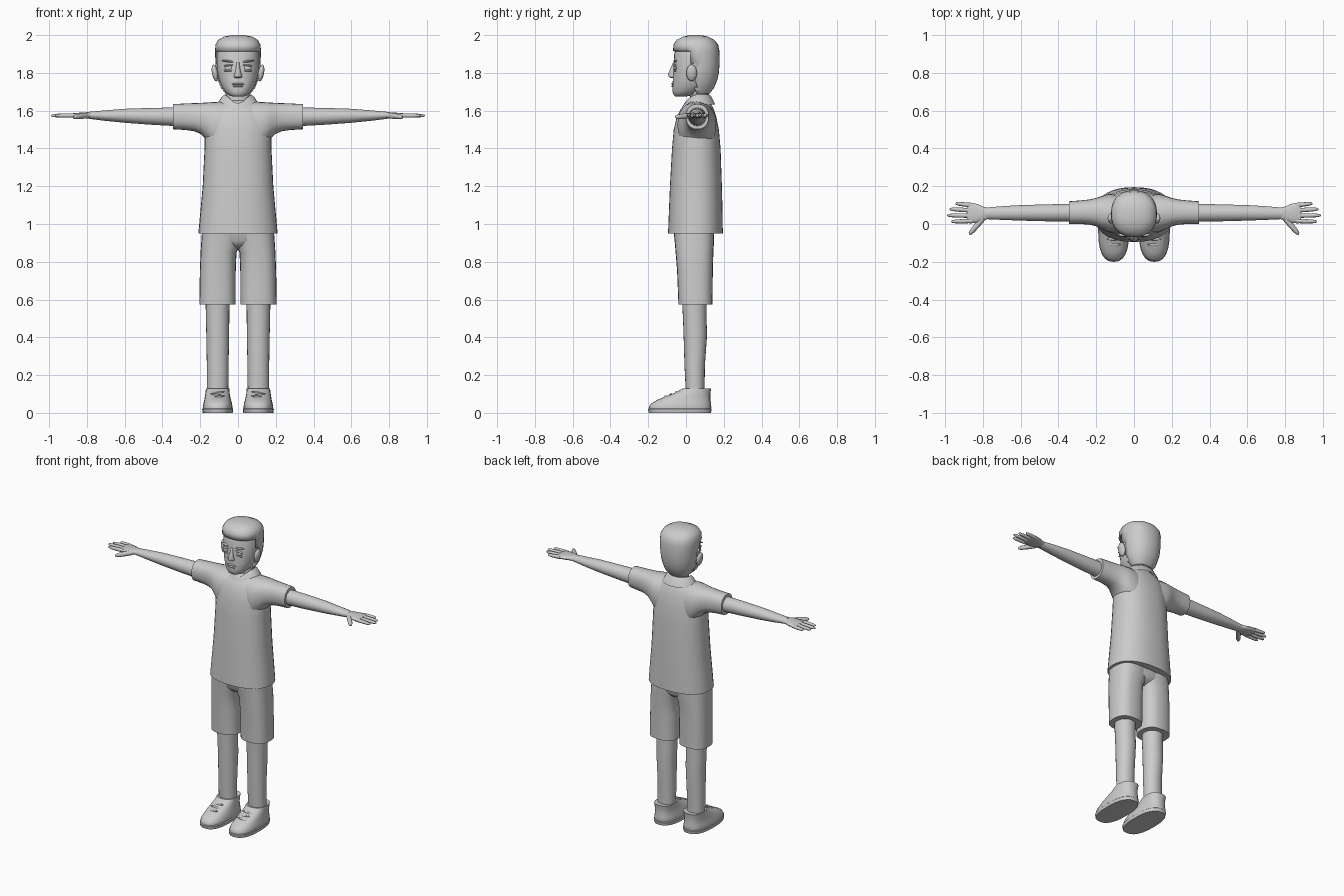
import bpy, bmesh, math
from mathutils import Matrix, Vector

grey = bpy.data.materials.new("plain_grey")
grey.diffuse_color = (0.6, 0.6, 0.6, 1)


def finish(name, bm, mirror=False, angle=40):
    bmesh.ops.recalc_face_normals(bm, faces=bm.faces)
    me = bpy.data.meshes.new(name)
    bm.to_mesh(me)
    bm.free()
    me.materials.append(grey)
    me.polygons.foreach_set("use_smooth", [True] * len(me.polygons))
    me.set_sharp_from_angle(angle=math.radians(angle))
    ob = bpy.data.objects.new(name, me)
    bpy.context.collection.objects.link(ob)
    if mirror:
        ob.modifiers.new("mirror", 'MIRROR')
    return ob


def loft(name, rings, axis='z', n=24, power=2.3, mirror=False, matrix=None, drop=None):
    """Rings are (position, a0, a1, b0, b1) boxes holding a rounded section."""
    bm = bmesh.new()
    loops = []
    for t, a0, a1, b0, b1 in rings:
        loop = []
        for i in range(n):
            u = 2 * math.pi * i / n
            c, s = math.cos(u), math.sin(u)
            a = (a0 + a1) / 2 + (a1 - a0) / 2 * math.copysign(abs(c) ** (2 / power), c)
            b = (b0 + b1) / 2 + (b1 - b0) / 2 * math.copysign(abs(s) ** (2 / power), s)
            co = {'z': (a, b, t), 'x': (t, a, b), 'y': (a, t, b)}[axis]
            loop.append(bm.verts.new(co))
        loops.append(loop)
    for lo, hi in zip(loops, loops[1:]):
        for i in range(n):
            j = (i + 1) % n
            bm.faces.new((lo[i], lo[j], hi[j], hi[i]))
    bm.faces.new(loops[0])
    bm.faces.new(loops[-1])
    if drop:
        gone = [f for f in bm.faces if drop(f.calc_center_median())]
        bmesh.ops.delete(bm, geom=gone, context='FACES')
    if matrix:
        bm.transform(matrix)
    return finish(name, bm, mirror)


def blob(name, loc, size, tilt=0, mirror=False, axis='Y'):
    bm = bmesh.new()
    m = Matrix.Translation(loc) @ Matrix.Rotation(math.radians(tilt), 4, axis) @ Matrix.Diagonal((*size, 1))
    bmesh.ops.create_uvsphere(bm, u_segments=16, v_segments=10, radius=1, matrix=m)
    return finish(name, bm, mirror)


def finger(name, p, q, r):
    p, d = Vector(p), Vector(q) - Vector(p)
    rings = [(d.length * f, -r * k, r * k, -r * k, r * k)
             for f, k in ((0, 1), (.45, 1), (.8, .85), (.95, .6), (1, .25))]
    m = Matrix.Translation(p) @ d.to_track_quat('Z', 'Y').to_matrix().to_4x4()
    loft(name, rings, n=10, power=2, mirror=True, matrix=m)


def sym(z, r, y0, y1):
    return (z, -r, r, y0, y1)


# Shirt body and sleeves
loft("shirt_body", [sym(.95, .21, -.095, .195), sym(1.08, .198, -.09, .193), sym(1.2, .187, -.085, .19),
                    sym(1.4, .177, -.074, .183), sym(1.5, .176, -.065, .174), sym(1.57, .165, -.048, .16),
                    sym(1.61, .148, -.027, .146), sym(1.64, .112, 0, .13), sym(1.655, .07, .02, .12)], n=36)
loft("sleeve", [(.06, -.04, .15, 1.36, 1.65), (.13, -.045, .16, 1.40, 1.646), (.175, -.025, .147, 1.455, 1.643),
                (.2, -.012, .138, 1.478, 1.641), (.235, -.004, .13, 1.492, 1.64), (.28, 0, .125, 1.498, 1.638),
                (.345, 0, .12, 1.502, 1.635)], 'x', mirror=True)

# Shirt collar: a folded band that dips to a V at the front
bm = bmesh.new()
N = 32
rows = []
for r, z, dip in ((.064, 1.655, .035), (.070, 1.685, .045), (.085, 1.675, .055), (.112, 1.632, .055)):
    row = []
    for i in range(N):
        u = 2 * math.pi * i / N
        front = max(0, -math.cos(u)) ** 3
        row.append(bm.verts.new((r * math.sin(u), .066 + r * .8 * math.cos(u) - .018 * front, z - dip * front)))
    rows.append(row)
for a, b in zip(rows, rows[1:]):
    for i in range(N):
        bm.faces.new((a[i], a[(i + 1) % N], b[(i + 1) % N], b[i]))
finish("collar", bm)

# Arms and hands
loft("arm", [(.3, .012, .108, 1.517, 1.617), (.45, .014, .104, 1.525, 1.615), (.6, .018, .1, 1.536, 1.61),
             (.7, .022, .094, 1.546, 1.602), (.79, .026, .086, 1.557, 1.594)], 'x', power=2, mirror=True)
loft("palm", [(.77, .028, .084, 1.558, 1.594), (.80, .018, .092, 1.56, 1.592), (.83, .006, .106, 1.561, 1.59),
              (.87, .003, .114, 1.562, 1.587), (.885, .008, .11, 1.566, 1.584)], 'x', n=16, mirror=True)
for nm, y0, y1, tip in (("index", .016, .013, .968), ("middle", .044, .046, .99),
                        ("ring", .072, .079, .978), ("little", .099, .109, .945)):
    finger(nm + "_finger", (.86, y0, 1.575), (tip, y1, 1.574), .0115)
finger("thumb", (.80, .03, 1.574), (.872, -.055, 1.566), .015)

# Shorts
loft("shorts_leg", [(.575, .012, .205, -.04, .14), (.75, .012, .202, -.047, .142), (.85, .008, .198, -.055, .145),
                    (.885, -.01, .196, -.058, .147), (.97, -.03, .19, -.066, .15)], power=2.6, mirror=True)
loft("shorts_seat", [sym(.865, .02, .0, .09), sym(.885, .1, -.04, .13), sym(.91, .17, -.058, .146),
                     sym(.97, .19, -.066, .15)], power=2.6)

# Legs, shoes, soles and laces
loft("leg", [(.09, .052, .165, 0, .098), (.25, .05, .165, -.008, .1), (.42, .047, .168, -.013, .112),
             (.5, .046, .17, -.016, .108), (.62, .045, .172, -.022, .11)], power=2.1, mirror=True)
loft("shoe", [(.01, .032, .184, -.194, .128), (.03, .029, .187, -.197, .134), (.05, .032, .183, -.185, .132),
              (.07, .038, .178, -.15, .13), (.09, .042, .175, -.102, .129), (.108, .045, .172, -.055, .13),
              (.13, .046, .17, -.016, .133), (.127, .06, .158, .0, .12)], power=2.5, mirror=True)
loft("sole", [(0, .028, .187, -.197, .132), (.02, .025, .19, -.201, .136), (.024, .03, .186, -.196, .132)],
     power=2.5, mirror=True)
for i in range(3):
    blob("lace_%d" % (i + 1), (.108, -.108 + .028 * i, .085 + .011 * i), (.038, .007, .006), 8 * (-1) ** i, True)

# Neck and head
loft("neck", [sym(1.58, .068, .01, .13), sym(1.66, .062, .022, .12), sym(1.76, .062, .025, .125)], power=2)
loft("head", [sym(1.675, .028, -.056, .0), sym(1.683, .05, -.066, .04), sym(1.70, .068, -.071, .08),
              sym(1.725, .085, -.072, .115), sym(1.76, .1, -.07, .14), sym(1.82, .112, -.067, .16),
              sym(1.9, .113, -.062, .166), sym(1.95, .1, -.045, .15), sym(1.98, .07, -.01, .12)], n=32, power=2.2)

# Hair cap, cut away around the face and ears
hair = loft("hair", [sym(1.69, .066, .02, .125), sym(1.72, .09, -.02, .148), sym(1.76, .106, -.07, .165),
                     sym(1.80, .115, -.07, .174), sym(1.85, .119, -.07, .178), sym(1.915, .122, -.069, .177),
                     sym(1.95, .119, -.066, .17), sym(1.975, .105, -.05, .15), sym(1.992, .075, -.015, .115),
                     sym(2.0, .035, .02, .08)], n=32, power=2.3,
            drop=lambda c: (c.z < 1.915 and c.y < .015) or (c.z < 1.85 and c.y < .05))
solid = hair.modifiers.new("thickness", 'SOLIDIFY')
solid.thickness = .012
solid.offset = -1

# Ears and face details
blob("ear", (.122, .03, 1.80), (.016, .028, .045), 10, True)
blob("eye", (.05, -.057, 1.826), (.021, .009, .014), 0, True)
blob("upper_eyelid", (.05, -.06, 1.840), (.027, .009, .005), 5, True)
blob("lower_eyelid", (.05, -.059, 1.811), (.024, .008, .004), 0, True)
blob("eyebrow", (.053, -.058, 1.862), (.032, .009, .006), -8, True)
loft("nose", [sym(1.772, .012, -.078, -.05), sym(1.778, .022, -.09, -.05), sym(1.792, .02, -.095, -.05),
              sym(1.82, .011, -.084, -.05), sym(1.855, .008, -.069, -.05)], n=12, power=2)
blob("upper_lip", (0, -.069, 1.742), (.033, .009, .006))
blob("lower_lip", (0, -.069, 1.730), (.028, .009, .006))
